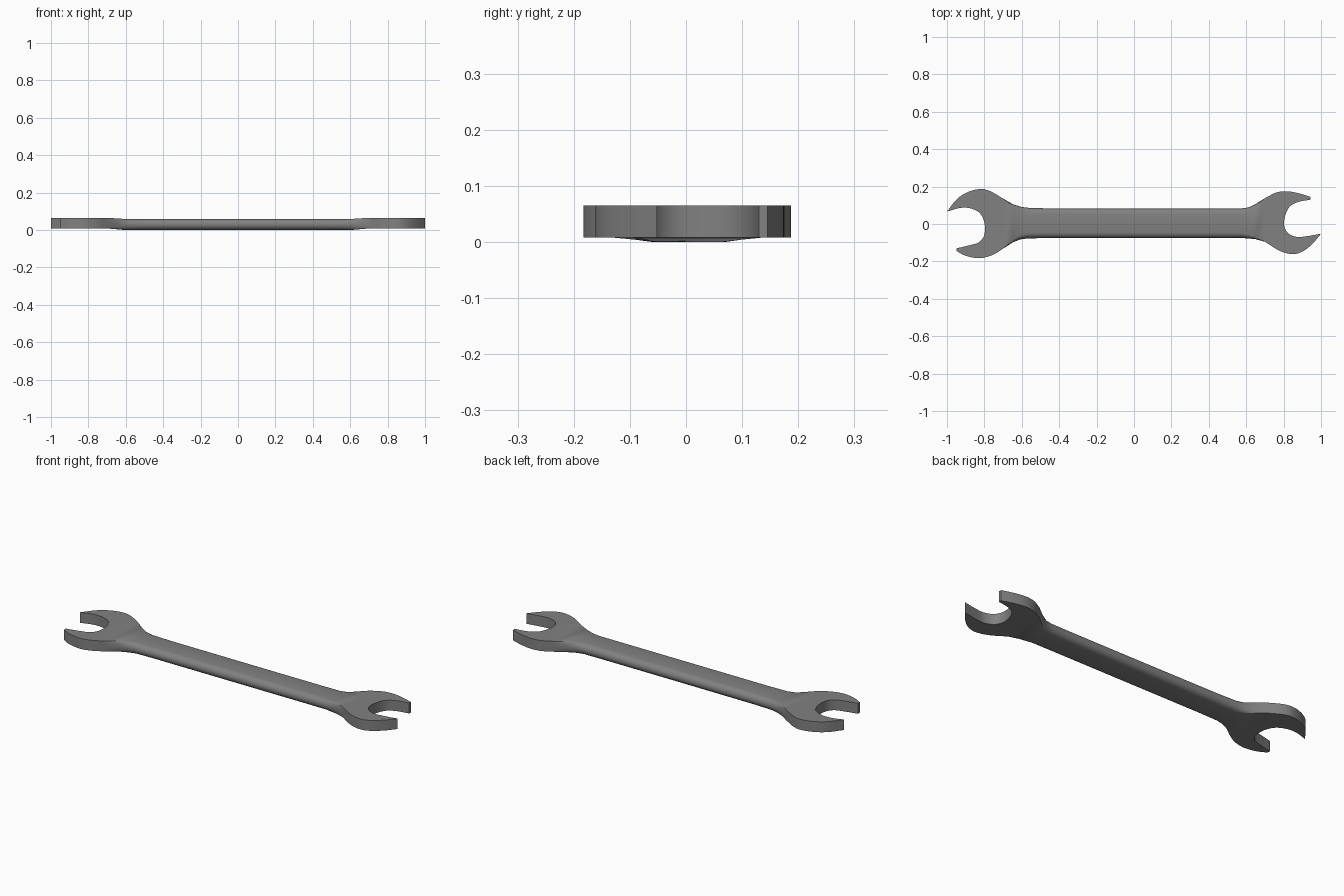
import bpy, bmesh, math
from mathutils import Vector

if "Cube" in bpy.data.objects:
    bpy.data.objects.remove(bpy.data.objects["Cube"])

# Head outlines: outer upper edge, inner throat, outer lower edge
LEFT = [
    [(-.70, .136), (-.77, .176), (-.825, .187), (-.895, .168), (-.95, .13), (-1, .066)],
    [(-1, .066), (-.935, .085), (-.88, .085), (-.83, .063), (-.805, .025), (-.797, -.02),
     (-.803, -.065), (-.83, -.098), (-.88, -.114), (-.948, -.13)],
    [(-.948, -.145), (-.90, -.17), (-.825, -.183), (-.755, -.165), (-.70, -.132)],
]
RIGHT = [
    [(.70, -.095), (.78, -.144), (.85, -.161), (.905, -.145), (.955, -.105), (1, -.052)],
    [(1, -.052), (.92, -.066), (.87, -.069), (.825, -.05), (.803, -.01),
     (.807, .04), (.83, .09), (.875, .117), (.943, .13)],
    [(.943, .145), (.885, .163), (.82, .175), (.76, .168), (.70, .138)],
]
# Handle columns: x, upper y, lower y
HANDLE = [(-.65, .107, -.099), (-.61, .093, -.083), (-.57, .087, -.077), (-.45, .083, -.075),
          (0, .082, -.075), (.45, .082, -.075), (.57, .083, -.075), (.61, .088, -.077),
          (.65, .107, -.081)]


def smooth(pts, n=4):
    """Catmull-Rom curve through the points."""
    p = [Vector(q) for q in pts]
    p = [2 * p[0] - p[1]] + p + [2 * p[-1] - p[-2]]
    out = []
    for i in range(1, len(p) - 2):
        a, b, c, d = p[i - 1:i + 3]
        for k in range(n):
            t = k / n
            out.append(.5 * (2 * b + (c - a) * t + (2 * a - 5 * b + 4 * c - d) * t * t
                             + (3 * b - a - 3 * c + d) * t ** 3))
    return out + [p[-2]]


def ease(x, lo, hi):
    t = min(1, max(0, (x - lo) / (hi - lo)))
    return t * t * (3 - 2 * t)


def head(arcs):
    out = []
    for arc in arcs:
        for q in smooth(arc):
            if not out or (q - out[-1]).length > 1e-4:
                out.append(q)
    return out


# Closed outline: left head, lower handle edge, right head, upper handle edge
left, right = head(LEFT), head(RIGHT)
lower = [Vector((x, lo)) for x, up, lo in HANDLE]
upper = [Vector((x, up)) for x, up, lo in reversed(HANDLE)]
outline = left + lower + right + upper
n, nl, nh, nr = len(outline), len(left), len(HANDLE), len(right)

# Stacked rings: rounded sides along the handle, upright sides on the heads
bm = bmesh.new()
STEPS = 8
rings = []
for s in range(STEPS + 1):
    a = math.pi * (s / STEPS - .5)
    ring = []
    for q in outline:
        head_t = ease(abs(q.x), .6, .7)
        bottom, top = .008 * head_t, .059 + .006 * head_t
        inset = .03 * (1 - ease(abs(q.x), .56, .7)) * (1 - math.cos(a))
        y = q.y - math.copysign(inset, q.y)
        z = (bottom + top) / 2 + (top - bottom) / 2 * math.sin(a)
        ring.append(bm.verts.new((q.x, y, z)))
    rings.append(ring)
for r0, r1 in zip(rings, rings[1:]):
    for i in range(n):
        j = (i + 1) % n
        bm.faces.new((r0[i], r0[j], r1[j], r1[i]))

# Top and bottom: one flat face per head, a strip of quads on the handle
for ring in (rings[0], rings[-1]):
    bm.faces.new(ring[:nl])
    bm.faces.new(ring[nl + nh:nl + nh + nr])
    low = ring[nl - 1:nl + nh + 1]
    up = [ring[0]] + ring[nl + nh + nr:][::-1] + [ring[nl + nh + nr - 1]]
    for i in range(len(low) - 1):
        bm.faces.new((low[i], low[i + 1], up[i + 1], up[i]))
bmesh.ops.recalc_face_normals(bm, faces=bm.faces)
bmesh.ops.triangulate(bm, faces=[f for f in bm.faces if len(f.verts) > 4])

mesh = bpy.data.meshes.new("wrench")
bm.to_mesh(mesh)
bm.free()
wrench = bpy.data.objects.new("wrench", mesh)
bpy.context.collection.objects.link(wrench)

# Steel grey
steel = bpy.data.materials.new("steel grey")
steel.diffuse_color = (.22, .22, .22, 1)
steel.use_nodes = True
steel.node_tree.nodes["Principled BSDF"].inputs["Base Color"].default_value = steel.diffuse_color
mesh.materials.append(steel)

bpy.context.view_layer.objects.active = wrench
wrench.select_set(True)
bpy.ops.object.shade_smooth_by_angle(angle=math.radians(35))
